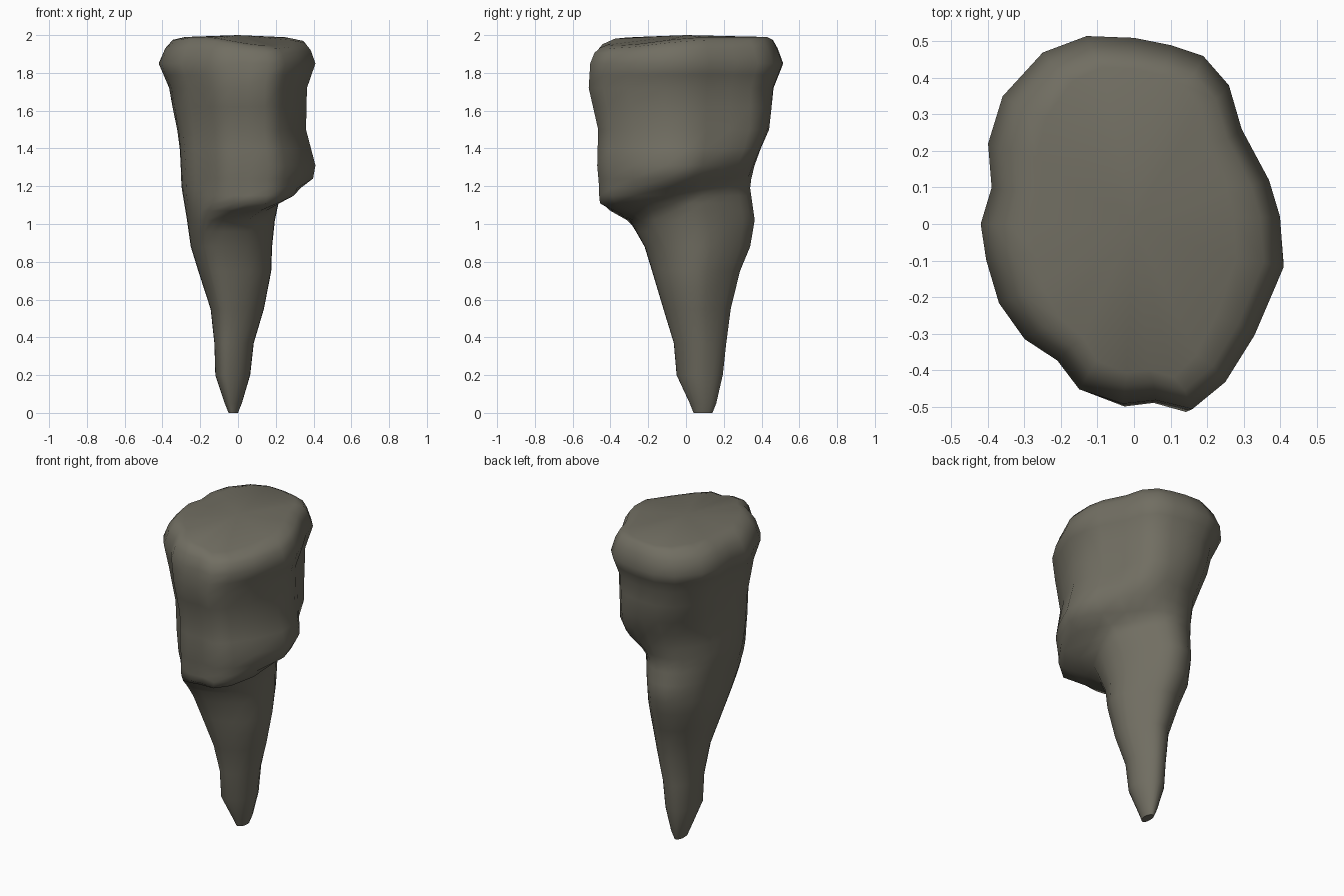
import bpy, bmesh, math

if "Cube" in bpy.data.objects:
    bpy.data.objects.remove(bpy.data.objects["Cube"])

# Plan outline of the wide upper body, counter-clockwise
OUTLINE = [(.41, -.12), (.40, .02), (.37, .12), (.295, .26), (.26, .38), (.19, .46),
           (.10, .49), (0, .51), (-.13, .515), (-.25, .47), (-.36, .35), (-.40, .22),
           (-.39, .10), (-.42, 0), (-.405, -.10), (-.37, -.22), (-.30, -.32), (-.21, -.38),
           (-.15, -.46), (-.03, -.50), (.06, -.49), (.16, -.515), (.25, -.44), (.33, -.31)]

# z, x min, x max, y min, y max
ROOT = [(0, -.05, 0, .04, .14), (.05, -.07, .02, .02, .16), (.2, -.12, .065, -.05, .195),
        (.37, -.125, .085, -.065, .215), (.55, -.145, .14, -.12, .24),
        (.75, -.21, .18, -.18, .29), (.88, -.25, .185, -.22, .345),
        (1.02, -.27, .20, -.30, .37), (1.2, -.30, .24, -.36, .345), (1.4, -.32, .28, -.4, .4)]
BODY = [(0, -.28, .38, -.45, .34), (1.2, -.305, .39, -.46, .34), (1.31, -.315, .41, -.47, .385),
        (1.5, -.33, .36, -.465, .455), (1.72, -.365, .365, -.515, .465),
        (1.85, -.42, .41, -.507, .515), (1.93, -.385, .385, -.485, .485),
        (1.975, -.345, .355, -.455, .46), (1.99, -.28, .28, -.42, .43)]
LEVELS = [0, .05, .2, .37, .55, .66, .75, .88, .96, 1.02, 1.07, 1.11, 1.15, 1.19, 1.24, 1.31,
          1.4, 1.5, 1.62, 1.72, 1.79, 1.85, 1.93, 1.975, 1.99]


def extents(table, z):
    for a, b in zip(table, table[1:]):
        if z <= b[0]:
            t = (z - a[0]) / (b[0] - a[0])
            return [p + (q - p) * t for p, q in zip(a[1:], b[1:])]
    return table[-1][1:]


def smooth(t):
    t = max(0, min(1, t))
    return t * t * (3 - 2 * t)


def point(k, z):
    ox, oy = OUTLINE[k]
    ang = math.atan2(oy / .515, ox / .415)
    c, s = math.cos(ang), math.sin(ang)
    # tapering spike, with its front ridge set to the left, flatter at back right
    x0, x1, y0, y1 = extents(ROOT, z)
    hx, hy = (x1 - x0) / 2, (y1 - y0) / 2
    flat = 1 - .14 * max(0, math.cos(ang - .8)) ** 6 * smooth(z / .6)
    rx = (x0 + x1) / 2 + hx * c * flat - .35 * hx * max(0, -s) ** 3
    ry = (y0 + y1) / 2 + hy * s * flat
    # upper body follows the outline
    x0, x1, y0, y1 = extents(BODY, z)
    bx = x1 * ox / .41 if ox > 0 else -x0 * ox / .42
    by = y1 * oy / .515 if oy > 0 else -y0 * oy / .515
    # hollow on the back left
    d = .22 * math.exp(-((z - 1.3) / .22) ** 2) * max(0, math.cos(ang - 2.36)) ** 4
    bx, by = bx * (1 - d), by * (1 - d)
    # ledge underside: crisp at the front right, fading out to the left and back
    start = 1.02 + .12 * smooth((s + 1) / 1.1) + .03 * max(0, s)
    left = smooth((-c - .02) / .35)
    start -= .12 * left * max(0, -s)
    width = .08 + .05 * max(0, c) + .14 * max(0, s) + .24 * left
    w = smooth((z - start) / width)
    # front right of the rim slopes down a little
    drop = .045 * max(0, math.cos(ang + 1.0)) ** 3 * smooth((z - 1.88) / .09)
    return rx + (bx - rx) * w, ry + (by - ry) * w, z - drop


# Rock spike: rings lofted from tip to flat top
bm = bmesh.new()
n = len(OUTLINE)
rings = [[bm.verts.new(point(k, z)) for k in range(n)] for z in LEVELS]
for lo, hi in zip(rings, rings[1:]):
    for k in range(n):
        j = (k + 1) % n
        bm.faces.new((lo[k], lo[j], hi[j], hi[k]))
bm.faces.new(rings[0][::-1])
top = bm.verts.new((0, 0, 2))
for k in range(n):
    bm.faces.new((rings[-1][k], rings[-1][(k + 1) % n], top))
bmesh.ops.recalc_face_normals(bm, faces=bm.faces)

mesh = bpy.data.meshes.new("rock_spike")
bm.to_mesh(mesh)
bm.free()
rock = bpy.data.objects.new("rock_spike", mesh)
bpy.context.collection.objects.link(rock)

stone = bpy.data.materials.new("grey_brown_stone")
stone.diffuse_color = (.165, .156, .122, 1)
stone.use_nodes = True
stone.node_tree.nodes["Principled BSDF"].inputs["Base Color"].default_value = stone.diffuse_color
mesh.materials.append(stone)

bpy.context.view_layer.objects.active = rock
rock.select_set(True)
bpy.ops.object.shade_smooth_by_angle(angle=math.radians(60))
